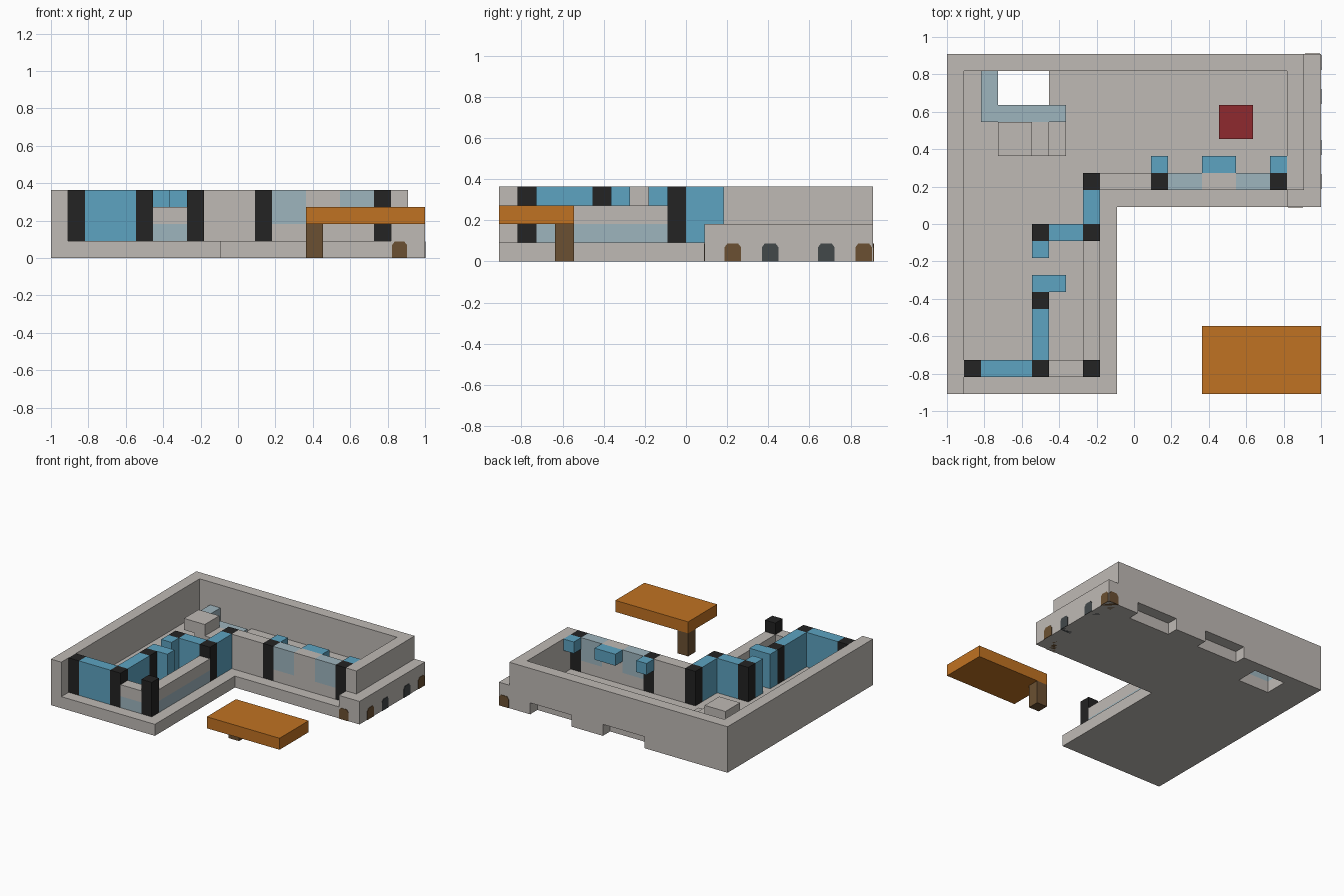
import bpy, bmesh
from mathutils import Vector

U = 1 / 11  # one building module

if "Cube" in bpy.data.objects:
    bpy.data.objects.remove(bpy.data.objects["Cube"])


def material(name, *rgb):
    lin = [((c / 255 + 0.055) / 1.055) ** 2.4 for c in rgb] + [1]
    m = bpy.data.materials.new(name)
    m.use_nodes = True
    m.diffuse_color = lin
    m.node_tree.nodes["Principled BSDF"].inputs["Base Color"].default_value = lin
    return m


STONE = material("stone grey", 191, 186, 181)
BLUE = material("window blue", 93, 163, 193)
GLASS = material("pale glass", 158, 181, 190)
BLACK = material("post black", 35, 35, 35)
ORANGE = material("canopy orange", 192, 114, 34)
BROWN = material("timber brown", 107, 80, 50)
SLATE = material("slate", 66, 72, 74)
RED = material("bed red", 142, 42, 46)


def prism(name, mat, points, sweep):
    """Extrude a flat outline, given in modules, along a vector."""
    bm = bmesh.new()
    face = bm.faces.new([bm.verts.new(Vector(p) * U) for p in points])
    out = bmesh.ops.extrude_face_region(bm, geom=[face])
    verts = [v for v in out["geom"] if isinstance(v, bmesh.types.BMVert)]
    bmesh.ops.translate(bm, verts=verts, vec=Vector(sweep) * U)
    bmesh.ops.recalc_face_normals(bm, faces=bm.faces)
    mesh = bpy.data.meshes.new(name)
    bm.to_mesh(mesh)
    bm.free()
    mesh.materials.append(mat)
    ob = bpy.data.objects.new(name, mesh)
    bpy.context.collection.objects.link(ob)
    return ob


def box(name, mat, x0, x1, y0, y1, z0=1, z1=4):
    outline = [(x0, y0, z0), (x1, y0, z0), (x1, y1, z0), (x0, y1, z0)]
    return prism(name, mat, outline, (0, 0, z1 - z0))


# L-shaped base with a floor opening and two recesses under the back wall
base = prism("base", STONE, [(-11, -10, 0), (-1, -10, 0), (-1, 1, 0),
                             (11, 1, 0), (11, 10, 0), (-11, 10, 0)], (0, 0, 1))
cuts = [("opening_cutter", -8, -5, 7, 9, -1, 2),
        ("recess_cutter_a", -3, 1, 9, 11, -1, 1),
        ("recess_cutter_b", 4, 8, 9, 11, -1, 1)]
for name, *dims in cuts:
    cutter = box(name, STONE, *dims)
    cutter.hide_render = True
    cutter.hide_viewport = True
    cutter.display_type = 'WIRE'
    mod = base.modifiers.new(name, 'BOOLEAN')
    mod.operation = 'DIFFERENCE'
    mod.solver = 'EXACT'
    mod.object = cutter

# Outer walls and the raised ledge on the left side
box("right_wall", STONE, -11, -10, -10, 10)
box("back_wall", STONE, -10, 10, 9, 10)
box("left_wall", STONE, 9, 10, 2, 9)
box("side_ledge", STONE, 10, 11, 1, 10, 1, 2)
box("corner_ledge", STONE, 9, 10, 1, 2, 1, 2)

# Front wall of the long wing, with two windows
box("front_wall", STONE, -2, 1, 2, 3)
box("front_wall_pier", STONE, 4, 6, 2, 3)
for x in (2, 6):
    box("window_sill", STONE, x, x + 2, 2, 3, 1, 2)
    box("window_glass", GLASS, x, x + 2, 2, 3, 2, 4)
for x0, x1 in ((1, 2), (4, 6), (8, 9)):
    box("hanging_panel", BLUE, x0, x1, 3, 4, 3, 4)

# Black posts
for x, y in ((-10, -9), (-6, -9), (-3, -9), (-6, -5), (-6, -1),
             (-3, -1), (-3, 2), (1, 2), (8, 2)):
    box("post", BLACK, x, x + 1, y, y + 1)

# Blue partitions and open door
for dims in ((-9, -6, -9, -8), (-6, -5, -8, -5), (-6, -5, -2, -1),
             (-5, -3, -1, 0), (-3, -2, 0, 2)):
    box("blue_partition", BLUE, *dims)
box("open_door", BLUE, -6, -4, -4, -3)

# Balcony railing: glass below, stone above
for dims in ((-5, -3, -9, -8), (-3, -2, -8, -1)):
    box("railing_glass", GLASS, *dims, 1, 2)
    box("railing_cap", STONE, *dims, 2, 3)

# Stairs and the glass guard around the floor opening
box("stair_top", STONE, -8, -6, 4, 6, 2, 3)
box("stair_middle", STONE, -7, -5, 4, 6, 1, 2)
box("stair_bottom", STONE, -5, -4, 4, 6, 1, 1.5)
box("guard_side", GLASS, -9, -8, 7, 9, 1, 2)
box("guard_front", GLASS, -9, -4, 6, 7, 1, 2)

# Bed
box("bed", RED, 5, 7, 5, 7, 1, 1.5)

# Arched openings, standing slightly proud of the base
ARCH = [(0.05, 0), (0.95, 0), (0.95, 0.75), (0.78, 0.97), (0.22, 0.97), (0.05, 0.75)]
LIFT = 0.04
for y, mat in ((2, BROWN), (4, SLATE), (7, SLATE), (9, BROWN)):
    prism("side_arch", mat, [(11 + LIFT, y + a, b) for a, b in ARCH], (-1, 0, 0))
prism("front_arch", BROWN, [(9 + a, 1 - LIFT, b) for a, b in ARCH], (0, 1, 0))
prism("back_arch", BROWN, [(10 + a, 10 + LIFT, b) for a, b in ARCH], (0, -1, 0))

# Free-standing canopy on one pillar
box("canopy", ORANGE, 4, 11, -10, -6, 2, 3)
box("canopy_pillar", BROWN, 4, 5, -7, -6, 0, 2)
